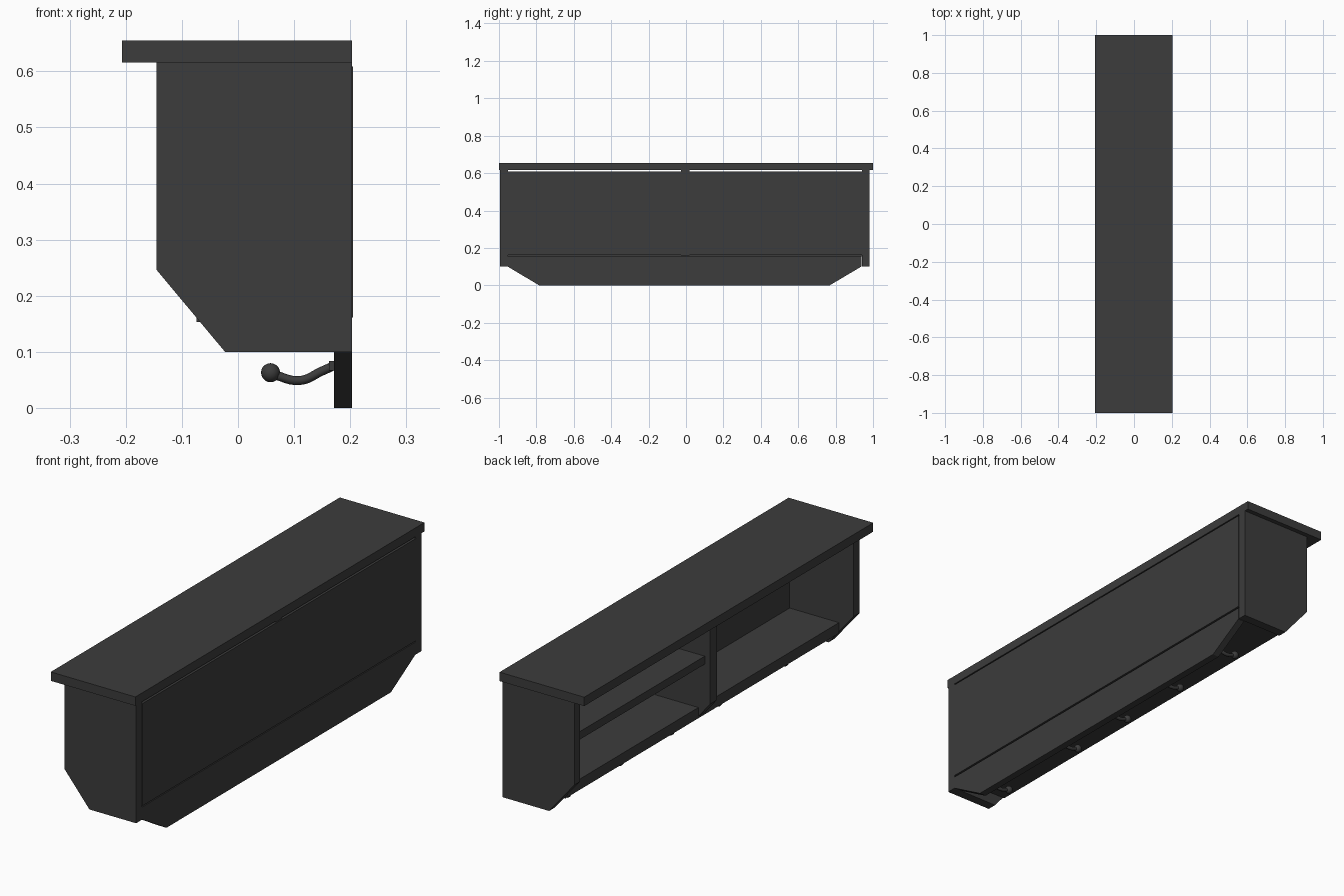
import bpy, bmesh
from mathutils import Vector

default = bpy.data.objects.get("Cube")
if default:
    bpy.data.objects.remove(default, do_unlink=True)

# Single dark painted finish
paint = bpy.data.materials.new("charcoal paint")
paint.use_nodes = True
colour = (0.045, 0.045, 0.045, 1)
paint.diffuse_color = colour
paint.node_tree.nodes["Principled BSDF"].inputs["Base Color"].default_value = colour


def finish(name, bm):
    bmesh.ops.recalc_face_normals(bm, faces=bm.faces)
    mesh = bpy.data.meshes.new(name)
    bm.to_mesh(mesh)
    bm.free()
    mesh.materials.append(paint)
    obj = bpy.data.objects.new(name, mesh)
    bpy.context.collection.objects.link(obj)
    return obj


def prism(name, points, offset):
    """Extrude a flat outline along an offset."""
    bm = bmesh.new()
    face = bm.faces.new([bm.verts.new(p) for p in points])
    extruded = bmesh.ops.extrude_face_region(bm, geom=[face], use_keep_orig=True)
    moved = [v for v in extruded["geom"] if isinstance(v, bmesh.types.BMVert)]
    bmesh.ops.translate(bm, verts=moved, vec=offset)
    return finish(name, bm)


def board(name, x, y, z):
    outline = [(x[0], y[0], z[0]), (x[1], y[0], z[0]),
               (x[1], y[0], z[1]), (x[0], y[0], z[1])]
    return prism(name, outline, (0, y[1] - y[0], 0))


def upright(name, y, profile):
    return prism(name, [(x, y[0], z) for x, z in profile], (0, y[1] - y[0], 0))


# Top board
board("top_board", (-0.207, 0.203), (-1, 1), (0.616, 0.655))

# End panels and divider with chamfered lower corners
end_profile = [(-0.145, 0.617), (-0.145, 0.246), (-0.023, 0.1),
               (0.203, 0.1), (0.203, 0.617)]
upright("right_end_panel", (-0.995, -0.953), end_profile)
upright("left_end_panel", (0.94, 0.98), end_profile)
upright("divider", (-0.026, 0.02),
        [(-0.131, 0.617), (-0.131, 0.23), (-0.073, 0.16),
         (0.2, 0.16), (0.2, 0.617)])

# Shelves
inner = (-0.953, 0.94)
board("bottom_shelf", (-0.074, 0.172), inner, (0.153, 0.2))
board("middle_shelf", (-0.105, 0.165), (0.02, 0.94), (0.398, 0.433))

# Back panel and hook rail
board("back_panel", (0.165, 0.205), inner, (0.161, 0.609))
rail = [(-0.953, 0.155), (-0.953, 0.1), (-0.785, 0),
        (0.768, 0), (0.937, 0.1), (0.937, 0.155)]
prism("hook_rail", [(0.171, y, z) for y, z in rail], (0.032, 0, 0))


# Coat hooks: curved arm, ball tip and mounting plate
def hook(y, number):
    curve = bpy.data.curves.new("hook_arm_path", "CURVE")
    curve.dimensions = "3D"
    curve.bevel_depth = 0.008
    curve.bevel_resolution = 2
    curve.resolution_u = 6
    curve.use_fill_caps = True
    path = [(0.062, 0.06), (0.11, 0.049), (0.15, 0.066), (0.172, 0.076)]
    spline = curve.splines.new("BEZIER")
    spline.bezier_points.add(len(path) - 1)
    for point, (x, z) in zip(spline.bezier_points, path):
        point.co = Vector((x, y, z))
        point.handle_left_type = point.handle_right_type = "AUTO"
    temp = bpy.data.objects.new("hook_arm_path", curve)
    bpy.context.collection.objects.link(temp)
    bpy.context.view_layer.update()
    bm = bmesh.new()
    bm.from_mesh(temp.to_mesh())
    temp.to_mesh_clear()
    bpy.data.objects.remove(temp, do_unlink=True)
    ball = bmesh.ops.create_uvsphere(bm, u_segments=16, v_segments=10, radius=0.017)
    bmesh.ops.translate(bm, verts=ball["verts"], vec=(0.058, y, 0.063))
    for face in bm.faces:
        face.smooth = True
    finish(f"hook_{number}", bm)
    board(f"hook_plate_{number}", (0.162, 0.172), (y - 0.012, y + 0.012), (0.067, 0.084))


for i, y in enumerate((-0.765, -0.305, 0.025, 0.375, 0.74), 1):
    hook(y, i)
